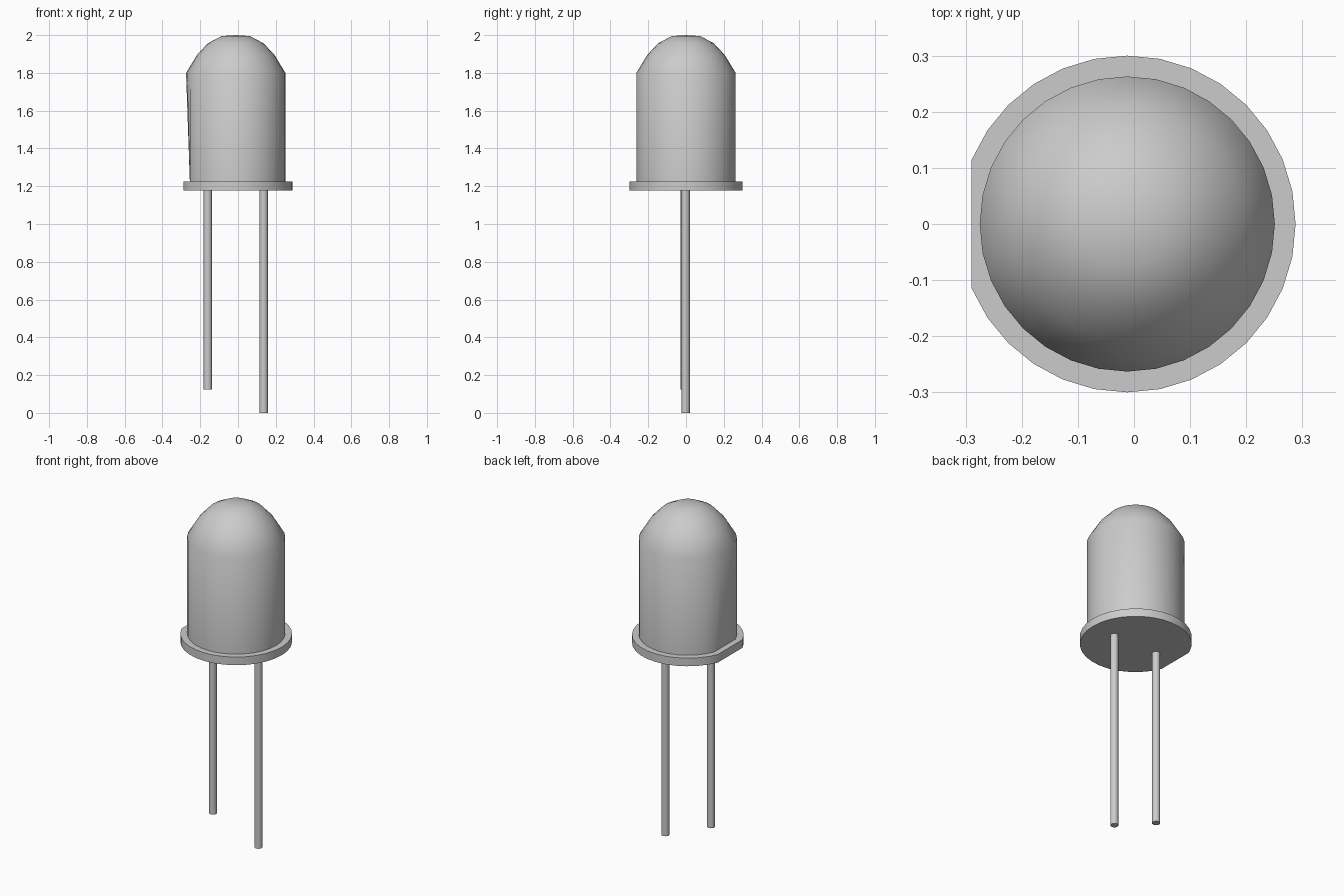
import bpy, bmesh, math

if "Cube" in bpy.data.objects:
    bpy.data.objects.remove(bpy.data.objects["Cube"])

CX = -0.012   # round axis, shifted by the flat on the -x side
SEG = 32


def finish(name, bm, angle):
    bmesh.ops.recalc_face_normals(bm, faces=bm.faces[:])
    me = bpy.data.meshes.new(name)
    bm.to_mesh(me)
    bm.free()
    ob = bpy.data.objects.new(name, me)
    bpy.context.collection.objects.link(ob)
    bpy.ops.object.select_all(action='DESELECT')
    ob.select_set(True)
    bpy.context.view_layer.objects.active = ob
    bpy.ops.object.shade_smooth_by_angle(angle=math.radians(angle))
    return ob


def lathe(name, profile, angle):
    """Spin (radius, z, flattened) rings; flattened rings are cut straight on -x."""
    bm = bmesh.new()
    flat = math.cos(math.pi / 8)
    prev = None
    for r, z, cut in profile:
        if r == 0:
            ring = [bm.verts.new((CX, 0, z))] * SEG
        else:
            ring = []
            for i in range(SEG):
                a = 2 * math.pi * i / SEG
                c = max(math.cos(a), -flat) if cut else math.cos(a)
                ring.append(bm.verts.new((CX + r * c, r * math.sin(a), z)))
        if prev:
            for i in range(SEG):
                j = (i + 1) % SEG
                quad = list(dict.fromkeys((prev[i], prev[j], ring[j], ring[i])))
                bm.faces.new(quad)
        prev = ring
    return finish(name, bm, angle)


# domed lens: flat side at the base blends into a full circle below the dome
lathe("lens", [(0.263, 1.222, True), (0.263, 1.8, False), (0.205, 1.895, False),
               (0.147, 1.957, False), (0.075, 1.995, False), (0, 2.0, False)], 45)

# base flange with a flat edge
lathe("flange", [(0, 1.177, True), (0.3, 1.177, True),
                 (0.3, 1.225, True), (0.262, 1.225, True)], 30)


# wire legs, one shorter than the other
def leg(name, x, y, bottom, top=1.18, r=0.022):
    bm = bmesh.new()
    bmesh.ops.create_cone(bm, cap_ends=True, segments=12, radius1=r, radius2=r,
                          depth=top - bottom)
    bmesh.ops.translate(bm, verts=bm.verts[:], vec=(x, y, (top + bottom) / 2))
    finish(name, bm, 40)


leg("short_leg", CX - 0.148, -0.006, 0.125)
leg("long_leg", CX + 0.148, -0.002, 0.0)
